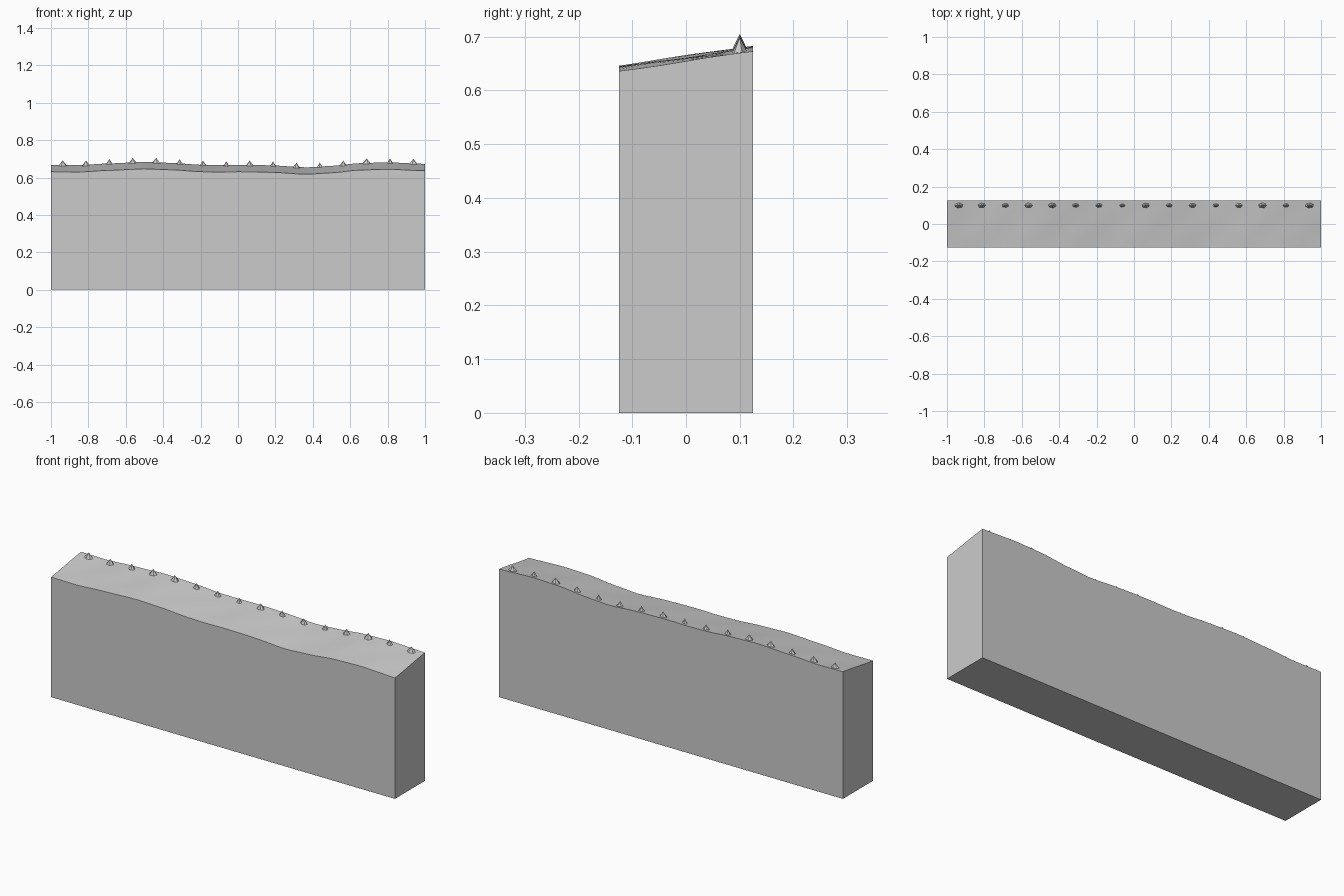
import bpy, bmesh, math, random

if "Cube" in bpy.data.objects:
    bpy.data.objects.remove(bpy.data.objects["Cube"])
random.seed(4)

grey = bpy.data.materials.new("stone grey")
grey.diffuse_color = (0.6, 0.6, 0.6, 1)
grey.use_nodes = True
grey.node_tree.nodes["Principled BSDF"].inputs["Base Color"].default_value = grey.diffuse_color

# front top edge heights along x
PROFILE = [(-1, .631), (-.85, .629), (-.7, .638), (-.5, .646), (-.35, .641), (-.2, .631),
           (-.1, .629), (0, .631), (.1, .630), (.2, .627), (.36, .617), (.5, .625),
           (.65, .640), (.8, .644), (1, .636)]

def top_z(x, y):
    for (x0, z0), (x1, z1) in zip(PROFILE, PROFILE[1:]):
        if x <= x1 + 1e-6:
            t = (x - x0) / (x1 - x0)
            t = t * t * (3 - 2 * t) * .5 + t * .5
            z = z0 + (z1 - z0) * t
            break
    ripple = .0015 * math.sin(22 * x - 16 * y) * math.cos(math.pi * y / .25)
    return z + .037 * (y + .125) / .25 + ripple

def add_object(name, bm):
    me = bpy.data.meshes.new(name)
    bm.normal_update()
    bm.to_mesh(me)
    bm.free()
    me.materials.append(grey)
    ob = bpy.data.objects.new(name, me)
    bpy.context.collection.objects.link(ob)
    return ob

# wall block: gridded wavy top, flat sides and base
NX, NY = 48, 6
bm = bmesh.new()
g = [[bm.verts.new((x, y, top_z(x, y)))
      for y in [-.125 + .25 * j / NY for j in range(NY + 1)]]
     for x in [-1 + 2 * i / NX for i in range(NX + 1)]]
for i in range(NX):
    for j in range(NY):
        bm.faces.new((g[i][j], g[i + 1][j], g[i + 1][j + 1], g[i][j + 1])).smooth = True
a, b, c, d = [bm.verts.new((x, y, 0)) for x, y in
              ((-1, -.125), (1, -.125), (1, .125), (-1, .125))]
bm.faces.new((d, c, b, a))
bm.faces.new([a, b] + [g[i][0] for i in range(NX, -1, -1)])
bm.faces.new([c, d] + [g[i][NY] for i in range(NX + 1)])
bm.faces.new([b, c] + [g[NX][j] for j in range(NY, -1, -1)])
bm.faces.new([d, a] + [g[0][j] for j in range(NY + 1)])
bmesh.ops.recalc_face_normals(bm, faces=bm.faces[:])
add_object("wall_block", bm)

# row of small pointed stones near the back edge
SIZES = [.027, .025, .022, .026, .026, .021, .022, .018,
         .025, .020, .023, .019, .023, .027, .020, .027]
for i, r in enumerate(SIZES):
    x = -.9375 + .125 * i
    bm = bmesh.new()
    bmesh.ops.create_cone(bm, cap_ends=True, segments=6, radius1=1, radius2=0, depth=1)
    h = .022 + r * .4
    turn = random.uniform(0, math.pi)
    for v in bm.verts:
        px, py = v.co.x, v.co.y
        v.co.x = r * (px * math.cos(turn) - py * math.sin(turn))
        v.co.y = .62 * r * (px * math.sin(turn) + py * math.cos(turn))
        v.co.z = (v.co.z + .5) * h - .005
    ob = add_object("pointed_stone_%02d" % (i + 1), bm)
    ob.location = (x, .1, top_z(x, .1))
